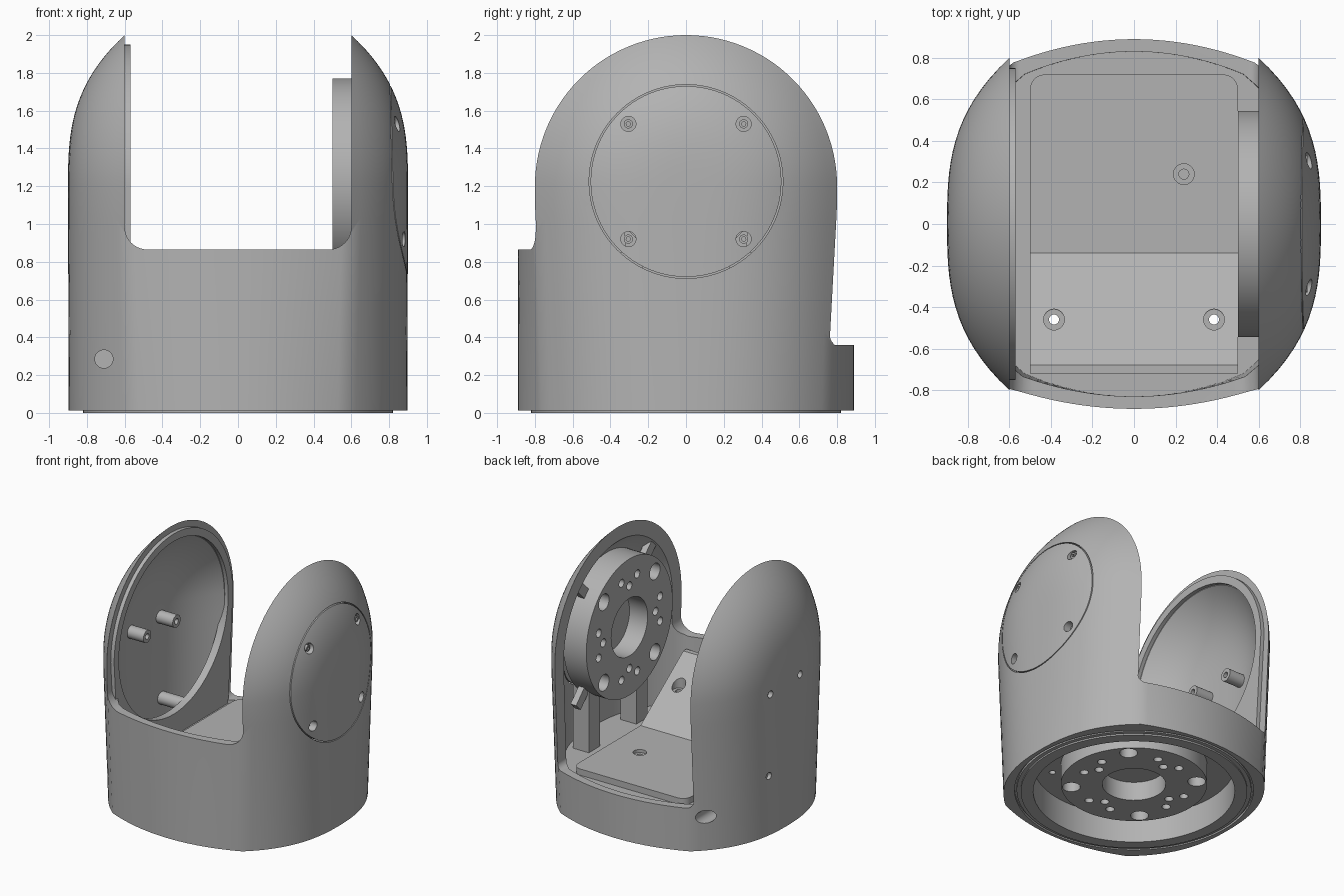
import bpy, bmesh
from math import sin, cos, pi, sqrt, atan2
from mathutils import Vector

cube = bpy.data.objects.get("Cube")
if cube:
    bpy.data.objects.remove(cube)

grey = bpy.data.materials.new("Satin grey")
grey.use_nodes = True
colour = (0.45, 0.45, 0.45, 1)
grey.diffuse_color = colour
grey.node_tree.nodes["Principled BSDF"].inputs["Base Color"].default_value = colour

ARM, PIVOT = 0.6, 1.2          # half width of the opening, dome centre height
HUB = 1.225                    # height of the side hub axis


def finish(name, bm):
    bmesh.ops.recalc_face_normals(bm, faces=bm.faces)
    mesh = bpy.data.meshes.new(name)
    bm.to_mesh(mesh)
    bm.free()
    mesh.materials.append(grey)
    obj = bpy.data.objects.new(name, mesh)
    bpy.context.collection.objects.link(obj)
    return obj


def loft(name, rings):
    bm = bmesh.new()
    loops = [[bm.verts.new(p) for p in r] for r in rings]
    n = len(loops[0])
    for a, b in zip(loops, loops[1:]):
        for i in range(n):
            j = (i + 1) % n
            bm.faces.new((a[i], a[j], b[j], b[i]))
    bm.faces.new(loops[0])
    bm.faces.new(loops[-1])
    return finish(name, bm)


def prism(name, pts, axis, lo, hi):
    place = {"x": lambda p, d: (d, p[0], p[1]),
             "y": lambda p, d: (p[0], d, p[1]),
             "z": lambda p, d: (p[0], p[1], d)}[axis]
    return loft(name, [[place(p, d) for p in pts] for d in (lo, hi)])


def arc(u, v, r, a0, a1, n):
    return [(u + r * cos(a0 + (a1 - a0) * i / n), v + r * sin(a0 + (a1 - a0) * i / n))
            for i in range(n + 1)]


def cyl(name, axis, u, v, r, lo, hi, n=32):
    return prism(name, arc(u, v, r, 0, 2 * pi, n)[:-1], axis, lo, hi)


def box(name, x0, x1, y0, y1, z0, z1):
    return prism(name, [(x0, y0), (x1, y0), (x1, y1), (x0, y1)], "z", z0, z1)


def cut(obj, *cutters):
    bpy.context.view_layer.objects.active = obj
    for c in cutters:
        m = obj.modifiers.new("cut", "BOOLEAN")
        m.operation, m.solver, m.object = "DIFFERENCE", "EXACT", c
        bpy.ops.object.modifier_apply(modifier=m.name)
        bpy.data.objects.remove(c)


# Body section: rounder at the foot, turning into two bowed sides, domed above the pivot
def section(z, off):
    t, dz = min(1, 0.6 + 0.4 * z / 1.1), max(0, z - PIVOT)
    y0 = 0.8 - off
    ym = sqrt(max(y0 * y0 - dz * dz, 0.0001))
    side = [(0.9 - off - 0.3 * (sqrt(y * y + dz * dz) / y0) ** 2.9, y)
            for y in (ym * (i / 16 - 1) for i in range(33))]
    xc = side[-1][0]
    back = [(xc * s, ym + 0.09 * (1 - s * s) * ym / y0)
            for s in (1 - i / 12 for i in range(1, 24))]
    half = side + back
    pts = []
    for x, y in half + [(-x, -y) for x, y in half]:
        a, r = atan2(y, x), 0.89 - off
        pts.append((r * cos(a) * (1 - t) + x * t, r * sin(a) * (1 - t) + y * t, z))
    return pts


def body(name, off, foot):
    zs = [foot + (PIVOT - foot) * i / 14 for i in range(15)]
    zs += [PIVOT + (0.8 - off) * sin(pi / 2 * i / 28) for i in range(1, 28)]
    zs.append(PIVOT + (0.8 - off) * 0.9999)
    return loft(name, [section(z, off) for z in zs])


def opening(floor, r, y0, y1):
    pts = [(ARM, 2.3), (-ARM, 2.3)]
    pts += arc(-ARM + r, floor + r, r, pi, 1.5 * pi, 10)
    pts += arc(ARM - r, floor + r, r, 1.5 * pi, 2 * pi, 10)
    return prism("opening", pts, "y", y0, y1)


def tube(name, axis, u, v, r_out, r_in, lo, hi, n=96):
    t = cyl(name, axis, u, v, r_out, lo, hi, n)
    cut(t, cyl("bore", axis, u, v, r_in, lo - 0.1, hi + 0.1, n))
    return t


# Shell with two hollow arms, high front wall and low back wall
shell = body("shell", 0, 0.012)
cut(shell, body("cavity", 0.06, 0.335), opening(0.865, 0.12, -1.2, 1.2),
    opening(0.36, 0.05, 0, 1.2),
    cyl("recess", "z", 0, 0, 0.73, -0.1, 0.22, 96),
    tube("cover_groove", "x", 0, HUB, 0.513, 0.505, 0.68, 1.0),
    tube("foot_groove", "z", 0, 0, 0.865, 0.85, -0.1, 0.03))

# Cable holes low on the right arm
cut(shell, cyl("hole", "y", -0.71, 0.285, 0.048, -0.9, -0.45),
    cyl("hole", "y", -0.66, 0.285, 0.052, 0.5, 0.9))

# Screw posts inside the right arm, with their outer holes
for y, z, tip in ((-0.16, 1.16, -0.69), (0.21, 1.14, -0.69), (0.22, 0.49, -0.6)):
    cut(shell, cyl("hole", "x", y, z, 0.028, -1, -0.86))
    post = cyl("screw_post", "x", y, z, 0.05, -0.85, tip)
    cut(post, cyl("hole", "x", y, z, 0.022, tip - 0.08, tip + 0.1))

# Cover screws on the left arm
for sy in (-1, 1):
    for sz in (-1, 1):
        y, z = sy * 0.305, HUB + sz * 0.305
        cut(shell, cyl("hole", "x", y, z, 0.04, 0.81, 1.0))
        screw = cyl("cover_screw", "x", y, z, 0.024, 0.8, 0.835)
        cut(screw, cyl("socket", "x", y, z, 0.012, 0.82, 0.9, 6))

# Foot ring
tube("foot_ring", "z", 0, 0, 0.82, 0.73, 0, 0.03)


# Drilled mounting hubs
def drill(hub, axis, u, v, lo, hi):
    cut(hub, cyl("bore", axis, u, v, 0.23, lo, hi, 48))
    for k in range(4):
        a = k * pi / 2
        spots = [(a + pi / 4, 0.455, 0.065)]
        spots += [(a - 0.25, 0.4, 0.032), (a + 0.25, 0.4, 0.032), (a, 0.33, 0.032)]
        for ang, r, size in spots:
            cut(hub, cyl("hole", axis, u + r * cos(ang), v + r * sin(ang), size, lo, hi, 20))


base_hub = cyl("base_hub", "z", 0, 0, 0.53, 0.06, 0.25, 96)
drill(base_hub, "z", 0, 0, 0, 0.21)
side_hub = cyl("side_hub", "x", 0, HUB, 0.545, 0.5, 0.7, 96)
drill(side_hub, "x", 0, HUB, 0.4, 0.66)
cyl("hub_neck", "x", 0, HUB, 0.4, 0.69, 0.81, 64)

# Ribs and legs carrying the side hub
for k in range(4):
    a = pi / 4 + k * pi / 2
    d, n = Vector((cos(a), sin(a))), Vector((-sin(a), cos(a))) * 0.04
    c = Vector((0, HUB))
    prism("hub_rib", [c + d * 0.5 - n, c + d * 0.69 - n, c + d * 0.69 + n, c + d * 0.5 + n],
          "x", 0.61, 0.66)
for s in (-1, 1):
    box("hub_leg", 0.6, 0.74, s * 0.3 - 0.07, s * 0.3 + 0.07, 0.3, 0.85)

# Raised lip of the right arm, its round mouth leaving webs in the lower corners
lip = prism("arm_lip", [(0.69, 0.32)] + arc(0, PIVOT, 0.75, 0, pi, 48) + [(-0.69, 0.32)],
            "x", -0.63, -0.57)
cut(lip, cyl("mouth", "x", 0, PIVOT, 0.69, -0.8, -0.4, 96))

# Floor plate, flat at the back and sloping up to the front wall
floor = prism("floor_plate", [(0.72, 0.28), (0.72, 0.385), (-0.14, 0.385), (-0.68, 0.775),
                              (-0.72, 0.775), (-0.72, 0.28)], "x", -0.5, 0.5)
bm = bmesh.new()
bm.from_mesh(floor.data)
corners = [e for e in bm.edges if all(v.co.y > 0.7 for v in e.verts)
           and abs(e.verts[0].co.z - e.verts[1].co.z) > 0.05]
bmesh.ops.bevel(bm, geom=corners, offset=0.07, segments=6, profile=0.5, affect="EDGES")
bm.to_mesh(floor.data)
bm.free()
for x, y, top in ((0.24, 0.24, 0.36), (-0.385, -0.46, 0.57), (0.385, -0.46, 0.57)):
    cut(floor, cyl("counterbore", "z", x, y, 0.05, top, 1),
        cyl("hole", "z", x, y, 0.024, 0.1, 1))
    if y < 0:
        cut(shell, cyl("hole", "z", x, y, 0.024, 0.1, 0.5))

# Smooth shading with crisp edges
for obj in bpy.context.collection.objects:
    if obj.type == "MESH":
        bpy.ops.object.select_all(action="DESELECT")
        obj.select_set(True)
        bpy.context.view_layer.objects.active = obj
        bpy.ops.object.shade_smooth_by_angle(angle=pi / 6)
